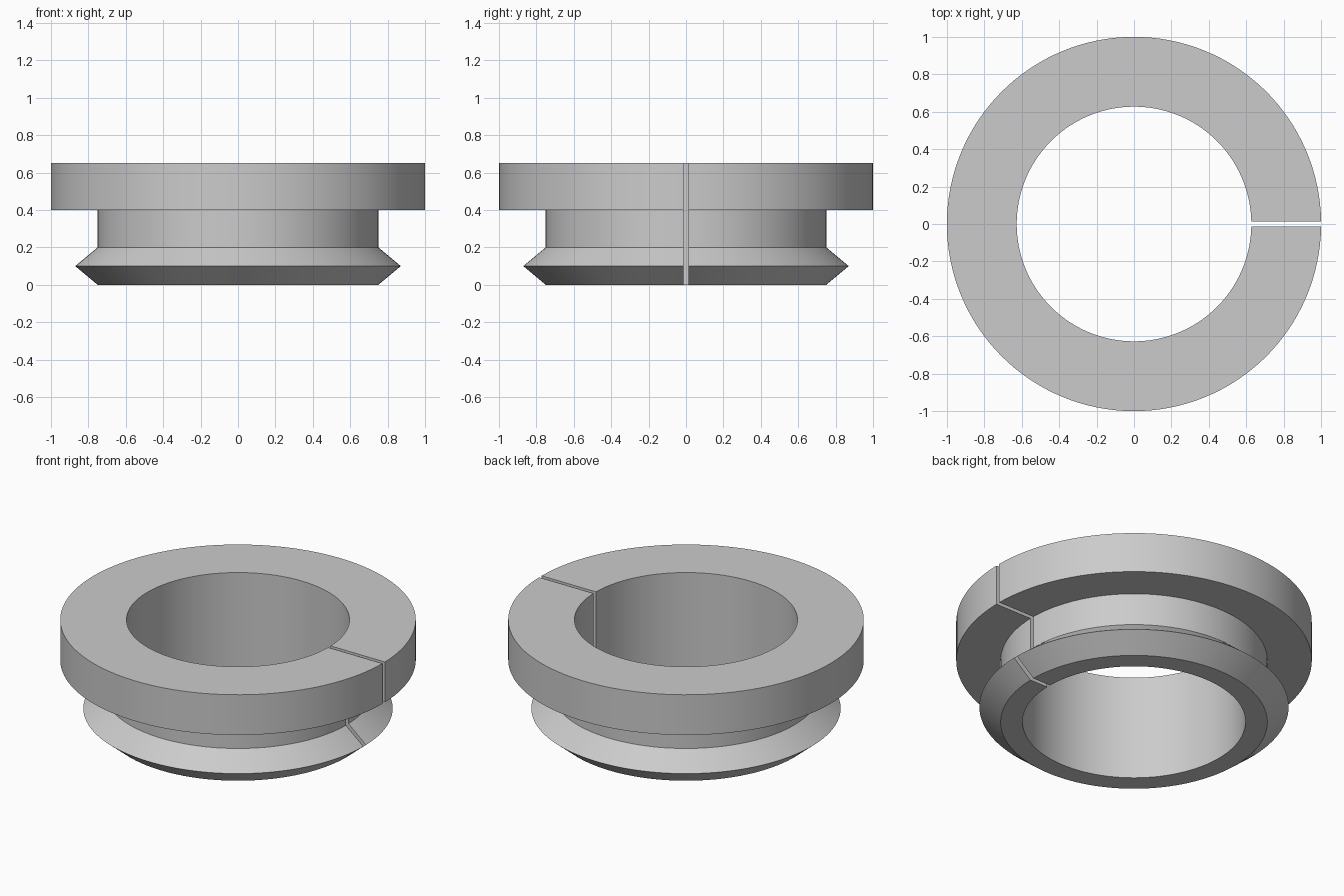
import bpy
import bmesh
import math

cube = bpy.data.objects.get("Cube")
if cube:
    bpy.data.objects.remove(cube, do_unlink=True)

SEGMENTS = 128
HALF_GAP = 0.0125

# Half cross-section (radius, height): bore, snap lip, neck, flange
profile = [(0.627, 0), (0.75, 0), (0.87, 0.1), (0.75, 0.2),
           (0.75, 0.4), (1.0, 0.4), (1.0, 0.65), (0.627, 0.65)]


def split_ring(name, profile, half_gap, segments):
    """Sweep the profile about z, leaving a parallel-sided slot at +x."""
    bm = bmesh.new()
    rings = []
    for i in range(segments + 1):
        ring = []
        for r, z in profile:
            start = math.asin(half_gap / r)
            a = start + (math.tau - 2 * start) * i / segments
            ring.append(bm.verts.new((r * math.cos(a), r * math.sin(a), z)))
        rings.append(ring)
    n = len(profile)
    for a, b in zip(rings, rings[1:]):
        for j in range(n):
            k = (j + 1) % n
            bm.faces.new((a[j], b[j], b[k], a[k]))
    # Flat slot walls
    bm.faces.new(rings[0])
    bm.faces.new(rings[-1])
    bmesh.ops.recalc_face_normals(bm, faces=bm.faces)
    mesh = bpy.data.meshes.new(name)
    bm.to_mesh(mesh)
    bm.free()
    obj = bpy.data.objects.new(name, mesh)
    bpy.context.collection.objects.link(obj)
    return obj


# Plain grey material
grey = bpy.data.materials.new("light_grey")
grey.use_nodes = True
colour = (0.6, 0.6, 0.6, 1)
grey.diffuse_color = colour
grey.node_tree.nodes["Principled BSDF"].inputs["Base Color"].default_value = colour

# Split bushing
bushing = split_ring("split_bushing", profile, HALF_GAP, SEGMENTS)
bushing.data.materials.append(grey)
bpy.ops.object.select_all(action='DESELECT')
bushing.select_set(True)
bpy.context.view_layer.objects.active = bushing
bpy.ops.object.shade_smooth_by_angle(angle=math.radians(25))
